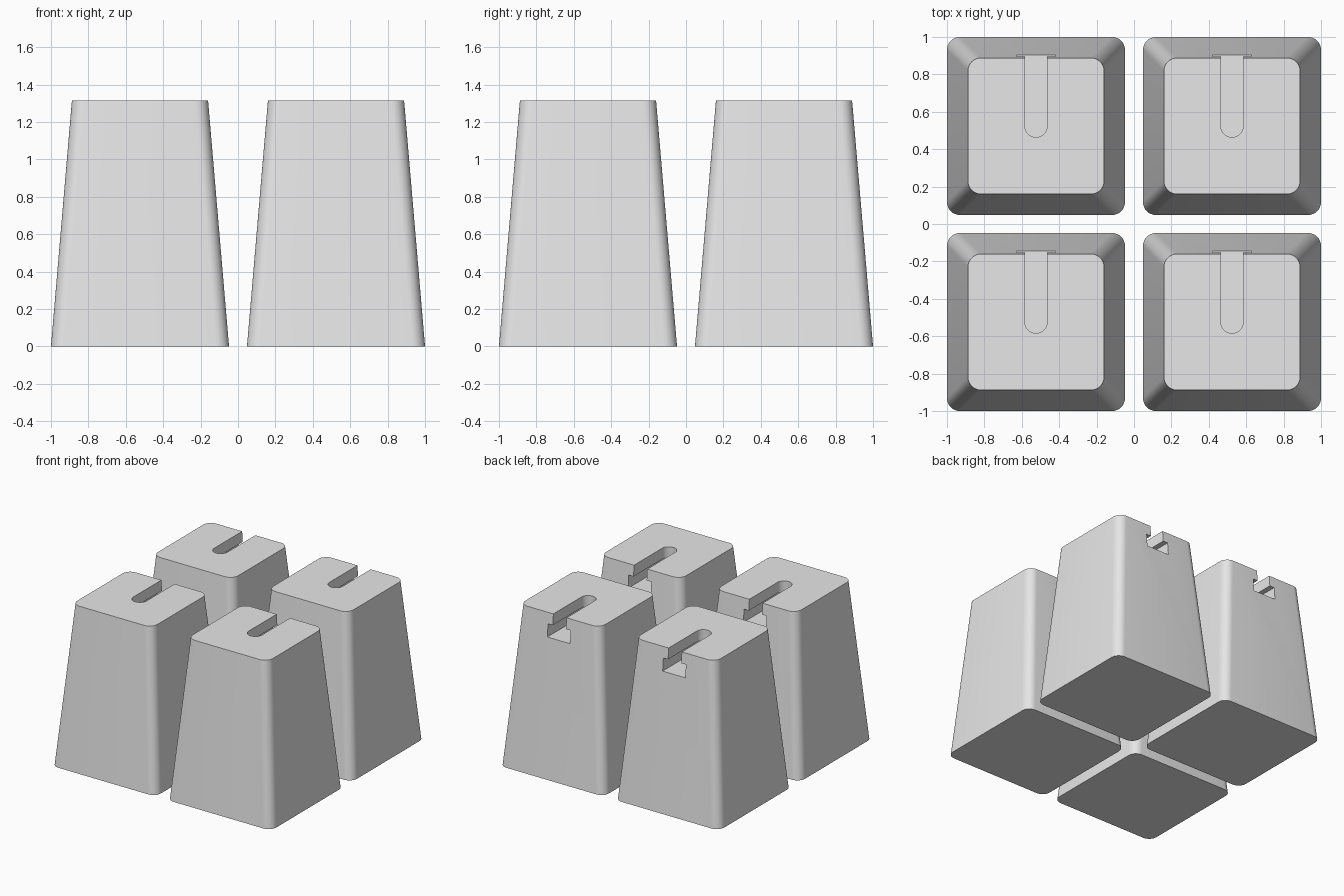
import bpy, bmesh, math

if "Cube" in bpy.data.objects:
    bpy.data.objects.remove(bpy.data.objects["Cube"])

HEIGHT = 1.315
CENTRE = 0.524           # block centre offset from the origin
BASE_HALF, TOP_HALF, CORNER = 0.476, 0.364, 0.07
ARC = 8                  # segments per rounded corner

grey = bpy.data.materials.new("plain grey")
grey.diffuse_color = (0.8, 0.8, 0.8, 1)
grey.use_nodes = True
grey.node_tree.nodes["Principled BSDF"].inputs["Base Color"].default_value = grey.diffuse_color


def rounded_square(half, radius):
    """Counter-clockwise outline of a square with rounded corners."""
    points = []
    for k, (sx, sy) in enumerate([(1, 1), (-1, 1), (-1, -1), (1, -1)]):
        for i in range(ARC + 1):
            a = math.pi / 2 * (k + i / ARC)
            points.append((sx * (half - radius) + radius * math.cos(a),
                           sy * (half - radius) + radius * math.sin(a)))
    return points


def slot_outline(half_width):
    """Slot with a round inner end at the centre, running out of the back."""
    points = [(half_width, 0.7), (-half_width, 0.7)]
    for i in range(17):
        a = math.pi + math.pi * i / 16
        points.append((half_width * math.cos(a), half_width * math.sin(a)))
    return points


def loft(name, lower, upper, z0, z1):
    """Closed solid between two matching outlines."""
    bm = bmesh.new()
    a = [bm.verts.new((x, y, z0)) for x, y in lower]
    b = [bm.verts.new((x, y, z1)) for x, y in upper]
    n = len(a)
    for i in range(n):
        j = (i + 1) % n
        bm.faces.new((a[i], a[j], b[j], b[i]))
    bm.faces.new(a[::-1])
    bm.faces.new(b)
    mesh = bpy.data.meshes.new(name)
    bm.to_mesh(mesh)
    bm.free()
    mesh.materials.append(grey)
    obj = bpy.data.objects.new(name, mesh)
    bpy.context.collection.objects.link(obj)
    return obj


# Tapered block with rounded vertical corners
block = loft("tapered_block_1", rounded_square(BASE_HALF, CORNER),
             rounded_square(TOP_HALF, CORNER), 0, HEIGHT)
bpy.context.view_layer.objects.active = block
block.select_set(True)

# T-shaped slot: wide channel below, narrow opening through the top
for name, half, z0, z1 in [("wide_channel_cutter", 0.103, HEIGHT - 0.195, HEIGHT - 0.09),
                           ("narrow_slot_cutter", 0.06, HEIGHT - 0.15, HEIGHT + 0.1)]:
    outline = slot_outline(half)
    cutter = loft(name, outline, outline, z0, z1)
    cut = block.modifiers.new("slot", 'BOOLEAN')
    cut.operation, cut.solver, cut.object = 'DIFFERENCE', 'EXACT', cutter
    bpy.ops.object.modifier_apply(modifier=cut.name)
    bpy.data.objects.remove(cutter)

bpy.ops.object.shade_smooth_by_angle(angle=math.radians(30))

# Four identical blocks in a square
block.location = (-CENTRE, -CENTRE, 0)
for k, (sx, sy) in enumerate([(1, -1), (-1, 1), (1, 1)], start=2):
    copy = block.copy()
    copy.name = f"tapered_block_{k}"
    copy.location = (sx * CENTRE, sy * CENTRE, 0)
    bpy.context.collection.objects.link(copy)
